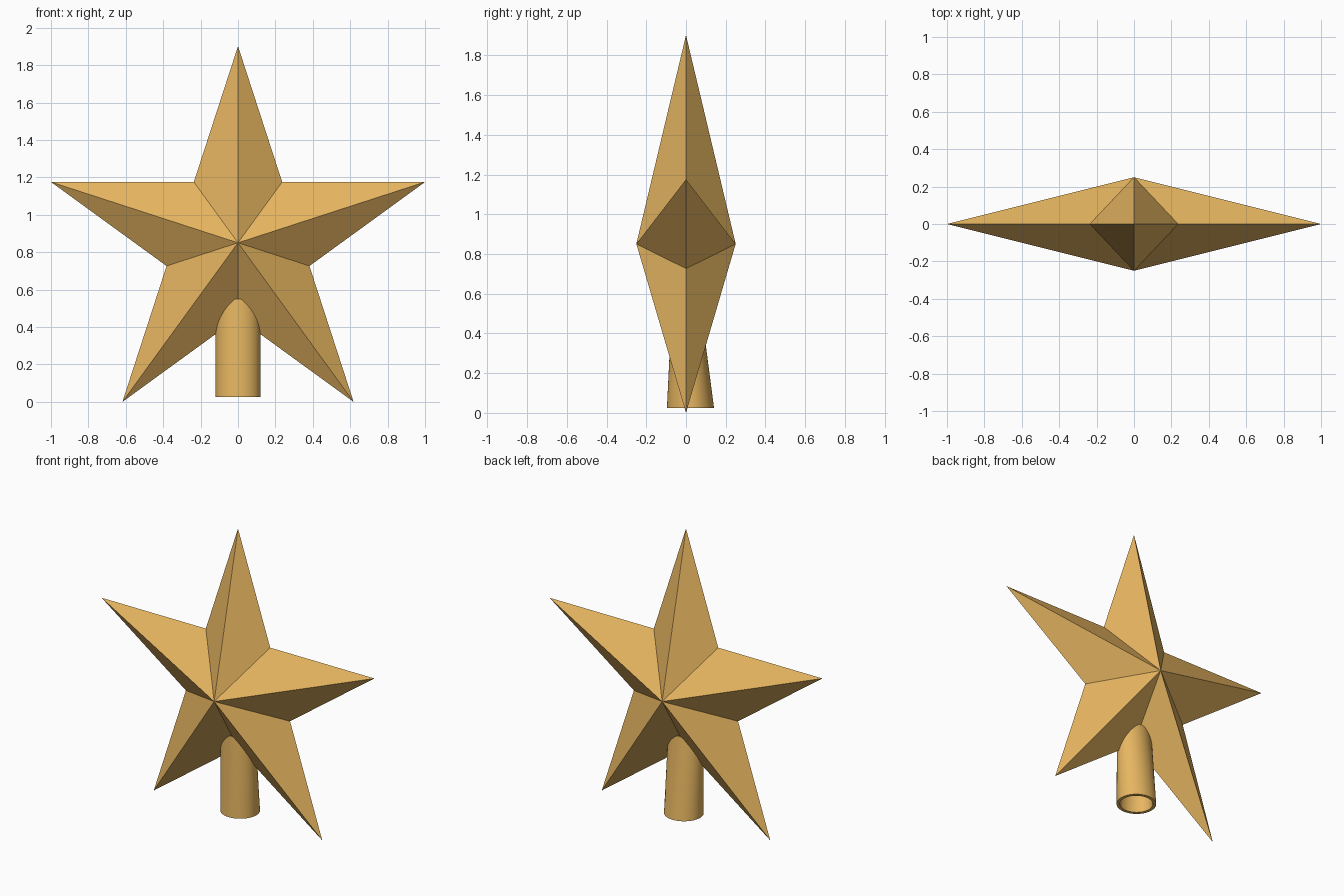
import bpy, bmesh
from math import sin, cos, pi, radians

if "Cube" in bpy.data.objects:
    bpy.data.objects.remove(bpy.data.objects["Cube"])

gold = bpy.data.materials.new("gold")
gold.diffuse_color = (0.8, 0.47, 0.12, 1)
gold.use_nodes = True
gold.node_tree.nodes["Principled BSDF"].inputs["Base Color"].default_value = gold.diffuse_color


def finish(name, bm):
    bmesh.ops.recalc_face_normals(bm, faces=bm.faces[:])
    mesh = bpy.data.meshes.new(name)
    bm.to_mesh(mesh)
    bm.free()
    obj = bpy.data.objects.new(name, mesh)
    bpy.context.collection.objects.link(obj)
    mesh.materials.append(gold)
    return obj


# Faceted five-pointed star: outline fanned to a front and a back peak
R = 1 / cos(radians(18))
INNER = R * 0.382
CZ = R * cos(radians(36))
bm = bmesh.new()
rim = []
for i in range(10):
    r = INNER if i % 2 else R
    a = i * pi / 5
    rim.append(bm.verts.new((r * sin(a), 0, CZ + r * cos(a))))
for y in (-0.25, 0.25):
    peak = bm.verts.new((0, y, CZ))
    for i in range(10):
        bm.faces.new((rim[i], rim[(i + 1) % 10], peak))
finish("star", bm)

# Hollow mounting socket, flattening front to back towards its top
SEG = 48
WALL = 0.02
bm = bmesh.new()


def ring(rx, ry, cy, z):
    return [bm.verts.new((rx * cos(2 * pi * i / SEG),
                          cy + ry * sin(2 * pi * i / SEG), z)) for i in range(SEG)]


loops = [ring(0.12, 0.1185, 0.0225, 0.025),
         ring(0.12, 0.0715, 0.001, 0.55),
         ring(0.12 - WALL, 0.0715 - WALL, 0.001, 0.55),
         ring(0.12 - WALL, 0.1185 - WALL, 0.0225, 0.025)]
for k in range(4):
    a, b = loops[k], loops[(k + 1) % 4]
    for i in range(SEG):
        j = (i + 1) % SEG
        bm.faces.new((a[i], a[j], b[j], b[i]))
socket = finish("mounting_socket", bm)

bpy.ops.object.select_all(action='DESELECT')
socket.select_set(True)
bpy.context.view_layer.objects.active = socket
bpy.ops.object.shade_smooth_by_angle(angle=radians(35))
